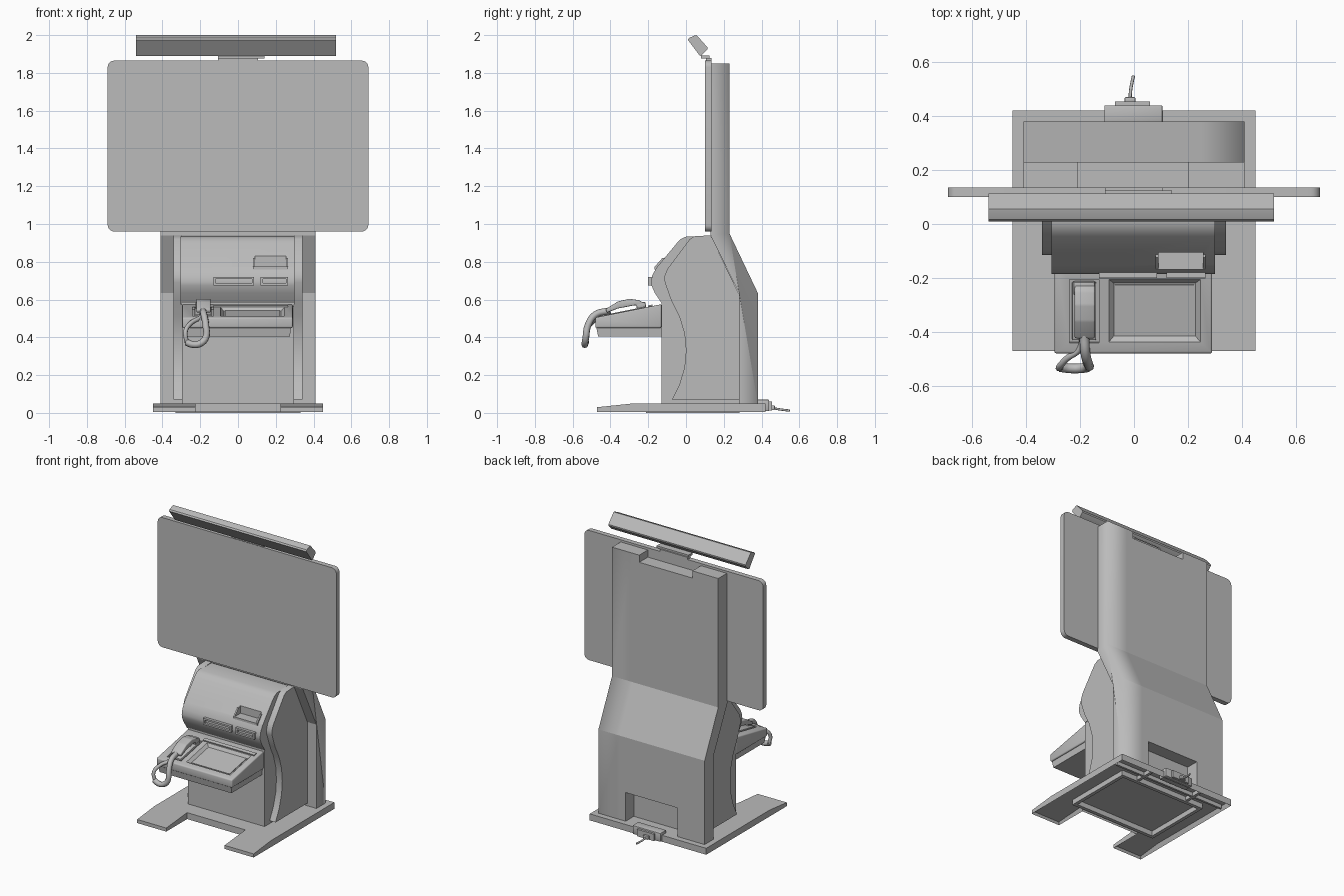
import bpy, bmesh, math
from mathutils import Matrix, Vector

cube = bpy.data.objects.get("Cube")
if cube:
    bpy.data.objects.remove(cube)

grey = bpy.data.materials.new("plain_grey")
grey.use_nodes = True
grey.diffuse_color = (0.5, 0.5, 0.5, 1)
grey.node_tree.nodes["Principled BSDF"].inputs["Base Color"].default_value = (0.5, 0.5, 0.5, 1)


def finish(name, bm, angle=30):
    bmesh.ops.recalc_face_normals(bm, faces=bm.faces)
    mesh = bpy.data.meshes.new(name)
    bm.to_mesh(mesh)
    bm.free()
    mesh.materials.append(grey)
    ob = bpy.data.objects.new(name, mesh)
    bpy.context.collection.objects.link(ob)
    smooth(ob, angle)
    return ob


def activate(ob):
    bpy.ops.object.select_all(action='DESELECT')
    ob.select_set(True)
    bpy.context.view_layer.objects.active = ob


def smooth(ob, angle=30):
    activate(ob)
    bpy.ops.object.shade_smooth_by_angle(angle=math.radians(angle))


def bevel_edges(bm, width, segments, axis=None):
    edges = [e for e in bm.edges if axis is None or
             abs((e.verts[0].co - e.verts[1].co).normalized()[axis]) > 0.99]
    bmesh.ops.bevel(bm, geom=edges, offset=width, segments=segments, affect='EDGES', profile=0.5)


def loft(name, low, z0, high, z1, bevel=0, segments=2, axis=None, matrix=None):
    """Solid between two rectangles (x0, x1, y0, y1) at two heights."""
    bm = bmesh.new()
    rings = [[bm.verts.new((r[i], r[j], z)) for i, j in ((0, 2), (1, 2), (1, 3), (0, 3))]
             for r, z in ((low, z0), (high, z1))]
    for ring in rings:
        bm.faces.new(ring)
    for i in range(4):
        j = (i + 1) % 4
        bm.faces.new((rings[0][i], rings[0][j], rings[1][j], rings[1][i]))
    if bevel:
        bevel_edges(bm, bevel, segments, axis)
    if matrix:
        bm.transform(matrix)
    return finish(name, bm)


def box(name, x0, x1, y0, y1, z0, z1, **options):
    return loft(name, (x0, x1, y0, y1), z0, (x0, x1, y0, y1), z1, **options)


def prism(name, profile, x0, x1, bevel=0, split=None, angle=30):
    """Side profile of (y, z) points extruded across x."""
    bm = bmesh.new()
    face = bm.faces.new([bm.verts.new((x0, y, z)) for y, z in profile])
    out = bmesh.ops.extrude_face_region(bm, geom=[face])
    bmesh.ops.translate(bm, vec=(x1 - x0, 0, 0),
                        verts=[v for v in out["geom"] if isinstance(v, bmesh.types.BMVert)])
    if bevel:
        bevel_edges(bm, bevel, 3)
    if split is not None:
        bmesh.ops.bisect_plane(bm, geom=bm.verts[:] + bm.edges[:] + bm.faces[:],
                               plane_co=(split, 0, 0), plane_no=(1, 0, 0))
    return finish(name, bm, angle)


def cut(ob, cutter, angle=30):
    mod = ob.modifiers.new("cut", 'BOOLEAN')
    mod.object, mod.solver = cutter, 'EXACT'
    activate(ob)
    bpy.ops.object.modifier_apply(modifier=mod.name)
    bpy.data.objects.remove(cutter)
    smooth(ob, angle)


def tube(name, points, radius):
    curve = bpy.data.curves.new(name, 'CURVE')
    curve.dimensions, curve.bevel_depth = '3D', radius
    curve.bevel_resolution, curve.use_fill_caps = 2, True
    spline = curve.splines.new('BEZIER')
    spline.bezier_points.add(len(points) - 1)
    for bp, co in zip(spline.bezier_points, points):
        bp.co = co
        bp.handle_left_type = bp.handle_right_type = 'AUTO'
    curve.resolution_u = 6
    curve.materials.append(grey)
    ob = bpy.data.objects.new(name, curve)
    bpy.context.collection.objects.link(ob)


# Floor base: forked plate, thinner at the front, hollow underneath
bm = bmesh.new()
outline = [(-.45, -.47), (-.225, -.47), (-.225, -.24), (.225, -.24), (.225, -.47), (.45, -.47),
           (.45, -.28), (.45, .42), (-.45, .42), (-.45, -.28)]
under = bm.faces.new([bm.verts.new((x, y, .005)) for x, y in outline])
top = bmesh.ops.extrude_face_region(bm, geom=[under], use_keep_orig=True)["geom"]
for v in top:
    if isinstance(v, bmesh.types.BMVert):
        v.co.z = .03 if v.co.y < -.4 else .05
bm.faces.ensure_lookup_table()
under = min(bm.faces, key=lambda f: f.calc_center_median().z)
bmesh.ops.recalc_face_normals(bm, faces=bm.faces)
bmesh.ops.inset_region(bm, faces=[under], thickness=.015)
for v in under.verts:
    v.co.z = .02 if v.co.y < -.4 else .035
finish("floor_base", bm)

# Ribs under the base
for s in (-1, 1):
    box("under_rail_side", s * .32 - .012, s * .32 + .012, -.21, .28, 0, .04)
    box("under_rib", s * .2 - .01, s * .2 + .01, .28, .41, .008, .04)
for y in (-.2, .27):
    box("under_rail_cross", -.33, .33, y - .012, y + .012, 0, .04)
box("under_rib_back", -.43, .43, .335, .35, .008, .04)

# Rear housing with a bent back, a cable opening and a lowered top centre
housing = prism("rear_housing", [(.13, 1.85), (.23, 1.85), (.23, .95), (.38, .635), (.38, .05),
                                 (.28, .05), (.28, .635), (.13, .94)], -.41, .41, split=.25, angle=20)
cut(housing, box("cutter", -.21, .2, .1, .3, 1.8, 1.9), 20)
cut(housing, box("cutter", -.2, .2, .29, .45, 0, .25), 20)
for e in housing.data.edges:
    a, b = (housing.data.vertices[i].co for i in e.vertices)
    if min(a.x, b.x) > .4 and abs(a.z - b.z) > .1 and (a.y > .37 or b.y > .37 or a.z + b.z > 2.5) \
            and a.y + b.y > .3:
        e.use_edge_sharp = False

# Lower cabinet, head and the two curved side panels
box("lower_cabinet", -.297, .297, -.13, .28, .05, .585)
head = prism("head", [(-.125, .575), (-.165, .635), (-.183, .675), (-.185, .695), (-.178, .73),
                      (-.155, .77), (-.045, .903), (-.025, .922), (.005, .935), (.13, .935),
                      (.28, .63), (.28, .575)], -.305, .3)
cut(head, box("cutter", .09, .255, -.25, -.1, .775, .83))
panel = [(.045, .935), (.02, .92), (-.1, .76), (-.115, .72), (-.112, .69), (-.08, .6), (-.035, .51),
         (-.008, .42), (0, .33), (-.008, .24), (-.035, .15), (-.075, .07), (.28, .07),
         (.28, .63), (.13, .94)]
for s in (-1, 1):
    prism("side_panel", panel, s * .296, s * .342)

# Receipt lip and the two framed slots
box("receipt_lip", .08, .265, -.168, -.145, .76, .775)
for x in (.08, .255):
    prism("receipt_cheek", [(-.165, .76), (-.165, .775), (-.125, .82), (-.11, .82), (-.14, .76)], x, x + .01)
for x0, x1 in ((-.13, .085), (.12, .265)):
    frame = box("slot_frame", x0, x1, -.2, -.16, .675, .72)
    cut(frame, box("cutter", x0 + .012, x1 - .012, -.25, -.178, .687, .708))

# Sloping tray; its frame runs along the slope
slope = Matrix.Translation(Vector((0, -.48, .505))) @ Matrix.Rotation(math.atan2(.07, .35), 4, 'X')
tray = prism("tray", [(-.48, .505), (-.13, .575), (-.13, .45), (-.48, .45)], -.295, .29, bevel=.008)
cut(tray, loft("cutter", (-.075, .228, .062, .262), -.018, (-.095, .248, .042, .282), .002, matrix=slope))
cut(tray, box("cutter", -.24, -.13, .04, .28, -.012, .03, matrix=slope))
loft("tray_underside", (-.28, .275, -.465, -.13), .405, (-.285, .28, -.475, -.13), .452)
box("tray_screen", -.07, .223, .067, .257, -.02, -.013, matrix=slope)
box("tray_back_strip", -.13, .265, .285, .31, -.01, .008, matrix=slope)

# Handset on its cradle, with cord
box("cradle", -.23, -.14, .05, .27, -.015, .004, bevel=.006, matrix=slope)
box("cradle_hook", -.225, -.145, .225, .275, 0, .03, bevel=.006, matrix=slope)
prism("handset", [(-.42, .53), (-.425, .55), (-.36, .59), (-.3, .604), (-.25, .597), (-.225, .583),
                  (-.228, .56), (-.27, .57), (-.36, .553)], -.22, -.145, bevel=.006)
tube("handset_cord_thick", [(-.185, -.41, .54), (-.18, -.48, .52), (-.17, -.52, .46), (-.17, -.53, .4),
                            (-.2, -.535, .367), (-.24, -.535, .362), (-.275, -.53, .375)], .018)
tube("handset_cord_thin", [(-.27, -.53, .37), (-.278, -.532, .43), (-.25, -.5, .475),
                           (-.2, -.46, .505), (-.19, -.4, .53)], .012)

# Large display panel with rounded corners
box("display", -.69, .69, .1, .135, .96, 1.865, bevel=.035, segments=5, axis=1)

# Top light bar on its bracket
box("bar_bracket", -.107, .105, .105, .135, 1.86, 1.88)
box("bar_bracket_plate", -.107, .14, .08, .125, 1.877, 1.892)
prism("top_bar", [(.01, 1.975), (.016, 1.985), (.046, 1.998), (.056, 2), (.114, 1.935), (.113, 1.925),
                  (.082, 1.893), (.074, 1.89)], -.54, .52)

# Power inlet and lead at the back
box("power_box", -.11, .105, .375, .44, .01, .07, bevel=.004)
box("power_plug", -.07, .06, .44, .455, .012, .06)
box("plug_body", -.035, .005, .45, .47, .015, .04, bevel=.004)
tube("power_lead", [(-.015, .46, .025), (-.012, .5, .018), (-.002, .55, .012)], .006)
